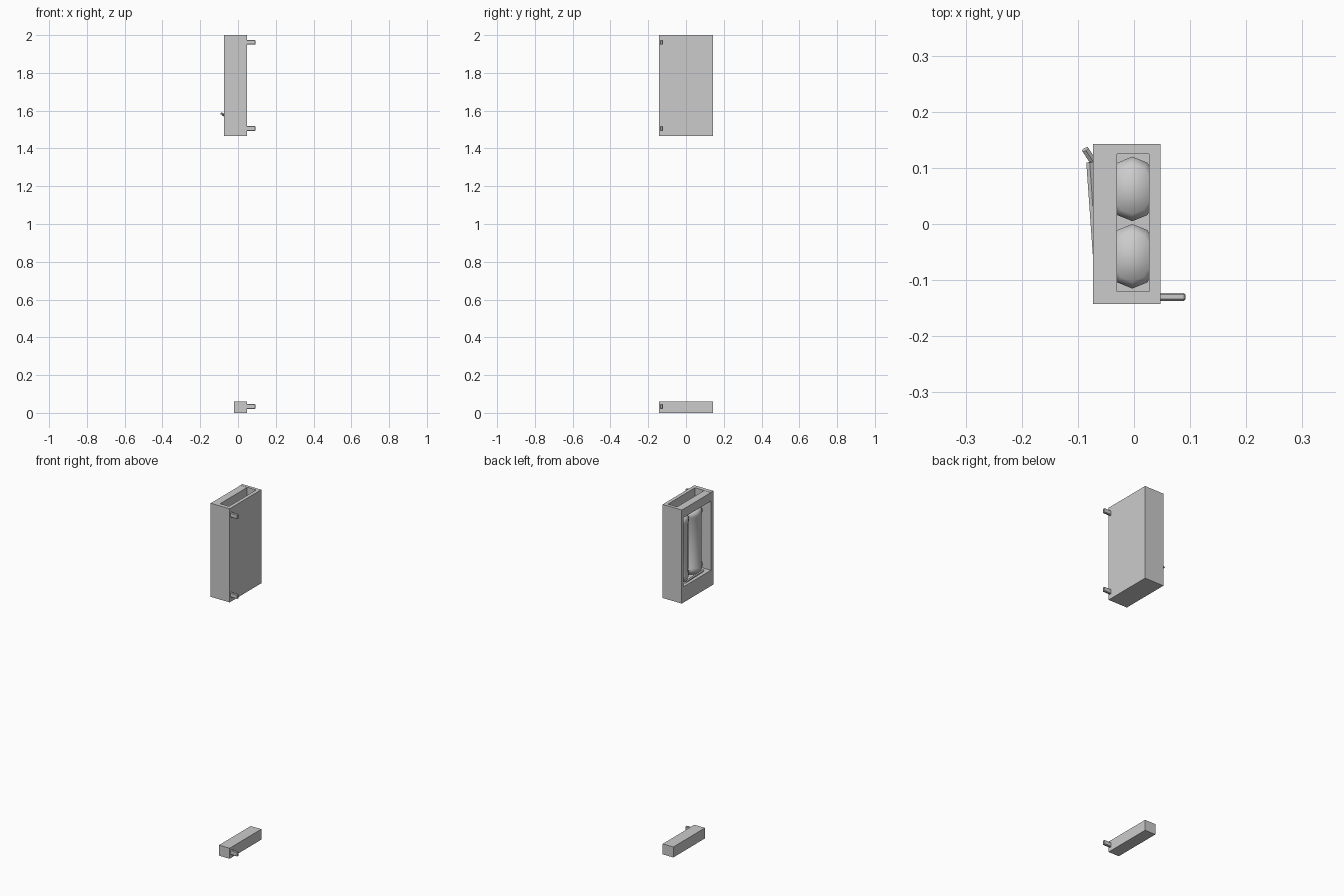
import bpy, math
from mathutils import Vector

if "Cube" in bpy.data.objects:
    bpy.data.objects.remove(bpy.data.objects["Cube"])


def box(name, x0, x1, y0, y1, z0, z1, bevel=0):
    bpy.ops.mesh.primitive_cube_add(
        size=1, location=((x0 + x1) / 2, (y0 + y1) / 2, (z0 + z1) / 2))
    o = bpy.context.object
    o.name = name
    o.scale = (x1 - x0, y1 - y0, z1 - z0)
    bpy.ops.object.transform_apply(location=False, rotation=False, scale=True)
    if bevel:
        m = o.modifiers.new("bevel", 'BEVEL')
        m.width = bevel
        m.segments = 1
    return o


def rod(name, a, b, r, sides=6):
    a, b = Vector(a), Vector(b)
    d = b - a
    bpy.ops.mesh.primitive_cylinder_add(vertices=sides, radius=r, depth=d.length,
                                        location=(a + b) / 2)
    o = bpy.context.object
    o.name = name
    o.rotation_euler = d.to_track_quat('Z', 'Y').to_euler()
    return o


def lathe(name, y, profile, sides, sx):
    # rings stacked along z, squashed in x, a vertex pointing along y
    verts, faces = [], []
    for r, z in profile:
        for i in range(sides):
            t = 2 * math.pi * i / sides
            verts.append((-0.003 - sx * r * math.sin(t), y + r * math.cos(t), z))
    for k in range(len(profile) - 1):
        for i in range(sides):
            j = (i + 1) % sides
            a, b = k * sides, (k + 1) * sides
            faces.append((a + i, a + j, b + j, b + i))
    faces.append(tuple(reversed(range(sides))))
    faces.append(tuple(range(len(verts) - sides, len(verts))))
    me = bpy.data.meshes.new(name)
    me.from_pydata(verts, [], faces)
    me.shade_smooth()
    o = bpy.data.objects.new(name, me)
    bpy.context.collection.objects.link(o)
    return o


# housing: walls around a cavity open at the top and on the -x side
X0, X1, Y, Z0, Z1 = -0.073, 0.047, 0.143, 1.465, 2.0
box("back_wall", 0.027, X1, -Y, Y, Z0, Z1)
box("near_wall", X0, 0.027, -Y, -0.12, Z0, Z1)
box("far_wall", X0, 0.027, 0.125, Y, Z0, Z1)
box("sill_block", X0, 0.027, -0.12, 0.125, Z0, 1.555)
box("top_crossbar", X0, -0.03, -0.12, 0.125, 1.95, Z1 - 0.001)

# two upright canisters with narrowed ends
profile = [(0.045, 1.555), (0.0575, 1.575), (0.0575, 1.59), (0.054, 1.6),
           (0.054, 1.875), (0.0575, 1.885), (0.0575, 1.9), (0.045, 1.92)]
for n, y in (("canister_far", 0.0625), ("canister_near", -0.0575)):
    lathe(n, y, profile, 10, 0.8)

# loose catch leaning out over the sill
rod("catch_rod", (-0.079, 0.11, 1.58), (-0.067, -0.06, 1.575), 0.007)
rod("catch_tip", (-0.087, 0.133, 1.585), (-0.074, 0.113, 1.575), 0.007)

# lower block
box("lower_block", -0.02, X1, -Y, Y, 0, 0.06)

# mounting pins
for n, z in (("upper_pin", 1.962), ("middle_pin", 1.505), ("lower_pin", 0.034)):
    box(n, X1 - 0.005, 0.092, -0.137, -0.123, z - 0.013, z + 0.013, 0.003)
